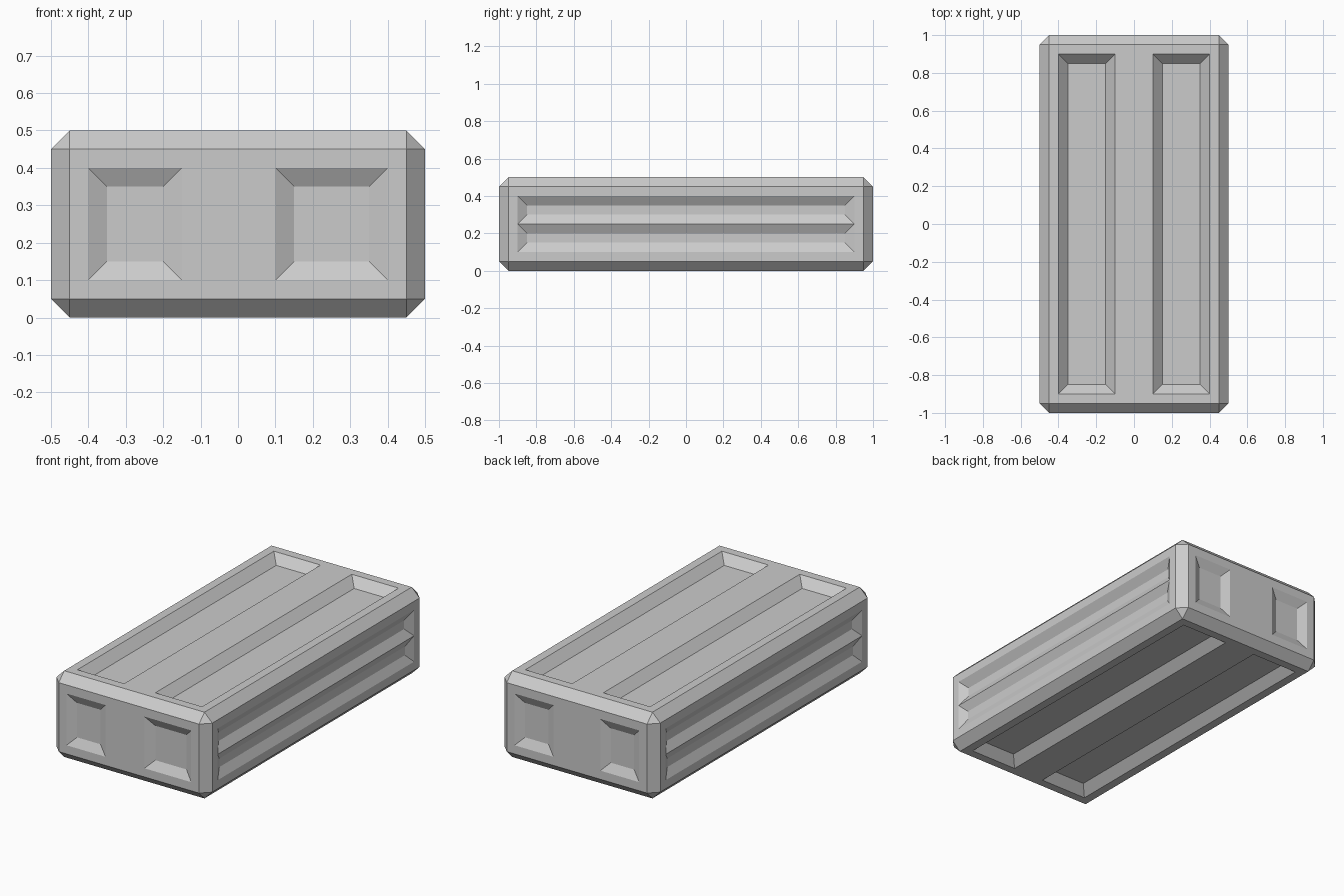
import bpy, bmesh
from mathutils import Vector

if "Cube" in bpy.data.objects:
    bpy.data.objects.remove(bpy.data.objects["Cube"])

bm = bmesh.new()

# Chamfered slab, 1 x 2 x 0.5
bmesh.ops.create_cube(bm, size=1)
bmesh.ops.scale(bm, vec=(1, 2, 0.5), verts=bm.verts)
bmesh.ops.translate(bm, vec=(0, 0, 0.25), verts=bm.verts)
bmesh.ops.bevel(bm, geom=bm.edges[:], offset=0.05, offset_type='OFFSET',
                segments=1, profile=0.5, affect='EDGES')

# Cut lines that outline the recessed panels
cuts = {0: (-0.4, -0.15, -0.1, 0.1, 0.15, 0.4), 1: (-0.9, 0.9), 2: (0.1, 0.25, 0.4)}
for axis, values in cuts.items():
    for v in values:
        co, no = Vector(), Vector()
        co[axis], no[axis] = v, 1
        bmesh.ops.bisect_plane(bm, geom=bm.verts[:] + bm.edges[:] + bm.faces[:],
                               dist=1e-5, plane_co=co, plane_no=no)


def recess(axis, sign, u, v, depth):
    """Sink a rectangle with sloped walls into the side facing sign * axis."""
    a, b = [i for i in range(3) if i != axis]
    bm.normal_update()
    picked = []
    for f in bm.faces:
        c = f.calc_center_median()
        if (f.normal[axis] * sign > 0.999 and u[0] < c[a] < u[1]
                and v[0] < c[b] < v[1]):
            picked.append(f)
    if len(picked) > 1:
        picked = bmesh.ops.dissolve_faces(bm, faces=picked, use_verts=False)["region"]
    bm.normal_update()
    bmesh.ops.inset_individual(bm, faces=picked, thickness=0.05, depth=-depth,
                               use_even_offset=True)


# Long panels on the top and bottom
for sign in (1, -1):
    for u in ((-0.4, -0.1), (0.1, 0.4)):
        recess(2, sign, u, (-0.9, 0.9), 0.05)

# Two stacked grooves along each long side
for sign in (1, -1):
    recess(0, sign, (-0.9, 0.9), (0.25, 0.4), 0.03)
    recess(0, sign, (-0.9, 0.9), (0.1, 0.25), 0.025)

# Short panels on the front and back ends
recess(1, -1, (-0.4, -0.15), (0.1, 0.4), 0.025)
recess(1, -1, (0.1, 0.4), (0.1, 0.4), 0.028)
for u in ((-0.4, -0.15), (0.15, 0.4)):
    recess(1, 1, u, (0.1, 0.4), 0.025)

bmesh.ops.recalc_face_normals(bm, faces=bm.faces[:])
mesh = bpy.data.meshes.new("panelled_slab")
bm.to_mesh(mesh)
bm.free()
bpy.context.collection.objects.link(bpy.data.objects.new("panelled_slab", mesh))
